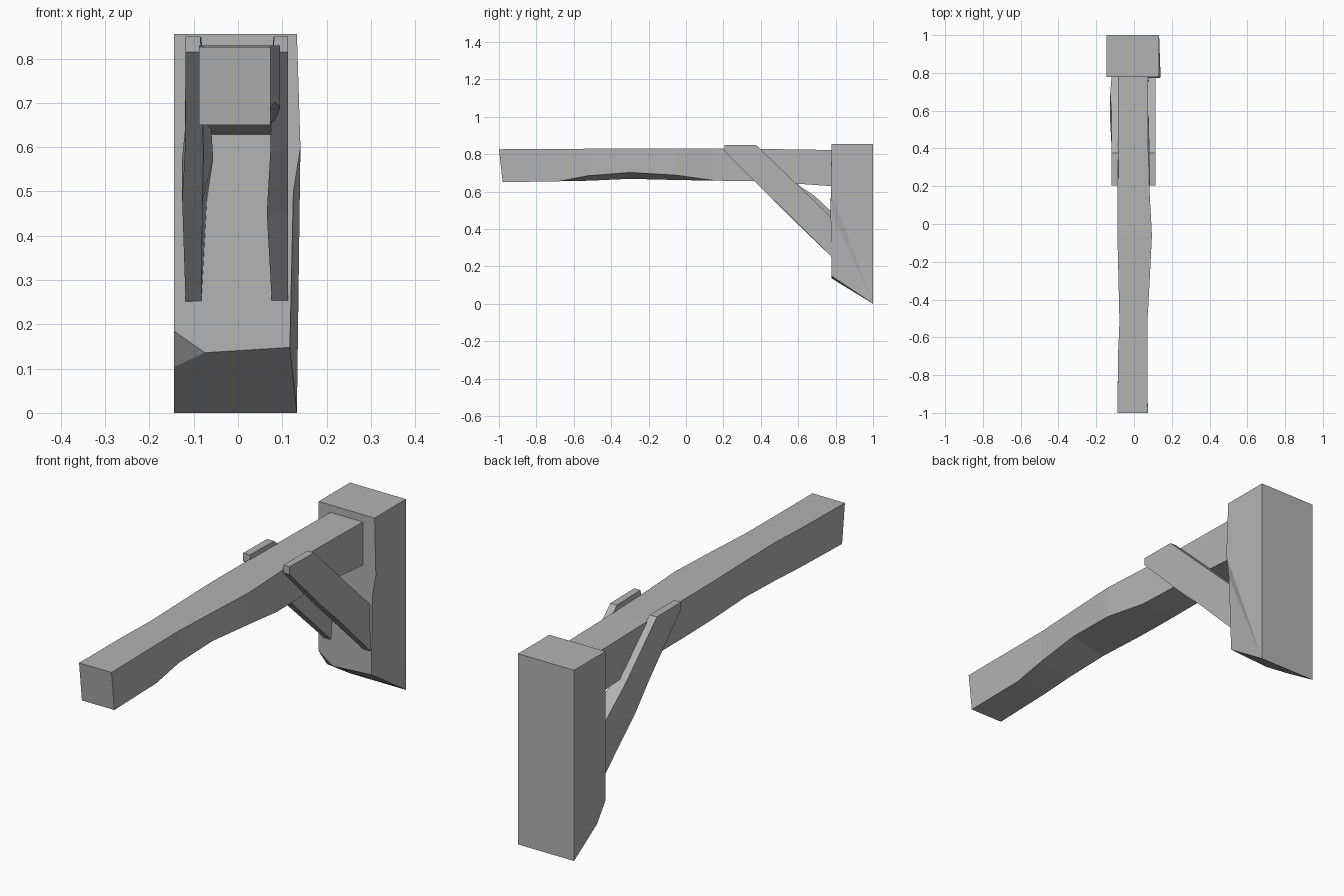
import bpy, bmesh

cube = bpy.data.objects.get("Cube")
if cube:
    bpy.data.objects.remove(cube, do_unlink=True)

grey = bpy.data.materials.new("plain grey")
grey.use_nodes = True
colour = (0.45, 0.45, 0.45, 1)
grey.diffuse_color = colour
grey.node_tree.nodes["Principled BSDF"].inputs["Base Color"].default_value = colour


def finish(name, bm):
    """Turn a bmesh into a flat-shaded object."""
    bmesh.ops.recalc_face_normals(bm, faces=bm.faces)
    mesh = bpy.data.meshes.new(name)
    bm.to_mesh(mesh)
    bm.free()
    mesh.materials.append(grey)
    obj = bpy.data.objects.new(name, mesh)
    bpy.context.collection.objects.link(obj)


def loft(name, rings):
    """Skin a run of four-cornered sections and cap both ends."""
    bm = bmesh.new()
    loops = [[bm.verts.new(p) for p in ring] for ring in rings]
    for a, b in zip(loops, loops[1:]):
        for i in range(4):
            j = (i + 1) % 4
            bm.faces.new((a[i], a[j], b[j], b[i]))
    bm.faces.new(loops[0])
    bm.faces.new(loops[-1])
    finish(name, bm)


# Horizontal beam: y, right x, left x, top z, bottom right z, bottom left z
beam = [
    (-0.99, -0.088, 0.073, 0.826, 0.65, 0.65),
    (-0.68, -0.084, 0.071, 0.828, 0.655, 0.655),
    (-0.52, -0.077, 0.071, 0.829, 0.658, 0.685),
    (-0.3, -0.082, 0.083, 0.83, 0.668, 0.702),
    (-0.06, -0.088, 0.095, 0.83, 0.662, 0.688),
    (0.16, -0.088, 0.083, 0.829, 0.658, 0.658),
    (0.4, -0.086, 0.075, 0.828, 0.656, 0.656),
    (0.79, -0.086, 0.075, 0.822, 0.628, 0.628),
]
rings = []
for k, (y, xr, xl, top, low_r, low_l) in enumerate(beam):
    tilt = 0.01 if k == 0 else 0   # leaning front end
    rings.append([(xr, y - tilt, top), (xl, y - tilt, top),
                  (xl, y + tilt, low_l), (xr, y + tilt, low_r)])
loft("beam", rings)


# Diagonal braces: lower y z, upper y z, then x of inner low, inner up, outer
def brace(name, sections):
    loft(name, [[(il, yl, zl), (iu, yu, zu), (o, yu, zu), (o, yl, zl)]
                for yl, zl, yu, zu, il, iu, o in sections])


brace("left_brace", [
    (0.205, 0.815, 0.205, 0.85, 0.078, 0.082, 0.113),
    (0.29, 0.73, 0.375, 0.848, 0.076, 0.08, 0.113),
    (0.43, 0.59, 0.55, 0.68, 0.073, 0.076, 0.113),
    (0.58, 0.45, 0.68, 0.555, 0.065, 0.072, 0.113),
    (0.79, 0.24, 0.79, 0.45, 0.077, 0.077, 0.113),
])
brace("right_brace", [
    (0.205, 0.815, 0.205, 0.85, -0.083, -0.085, -0.118),
    (0.29, 0.73, 0.375, 0.848, -0.082, -0.083, -0.118),
    (0.43, 0.59, 0.6, 0.635, -0.078, -0.06, -0.12),
    (0.54, 0.48, 0.69, 0.575, -0.08, -0.056, -0.126),
    (0.79, 0.24, 0.79, 0.48, -0.083, -0.07, -0.118),
])

# Wall post with a slanted foot, one chipped corner and a worn front edge
points = {
    "back_foot_r": (-0.145, 1, 0), "back_foot_l": (0.133, 1, 0),
    "back_top_l": (0.133, 1, 0.855), "back_top_r": (-0.145, 1, 0.855),
    "top_r": (-0.145, 0.778, 0.855), "top_l": (0.133, 0.778, 0.855),
    "bulge": (0.141, 0.775, 0.6), "dent": (0.125, 0.773, 0.5),
    "foot_l": (0.117, 0.778, 0.148), "foot_r": (-0.075, 0.778, 0.136),
    "chip_top": (-0.145, 0.778, 0.185), "chip_low": (-0.145, 0.838, 0.103),
}
sides = [
    "back_foot_r back_foot_l back_top_l back_top_r",
    "back_top_r back_top_l top_l top_r",
    "back_foot_l back_top_l top_l bulge",
    "back_foot_l bulge dent",
    "back_foot_l dent foot_l",
    "top_r top_l bulge dent foot_l foot_r chip_top",
    "back_foot_r back_foot_l foot_l foot_r chip_low",
    "chip_low foot_r chip_top",
    "back_foot_r chip_low chip_top top_r back_top_r",
]
bm = bmesh.new()
verts = {key: bm.verts.new(p) for key, p in points.items()}
for side in sides:
    bm.faces.new([verts[key] for key in side.split()])
finish("wall_post", bm)
